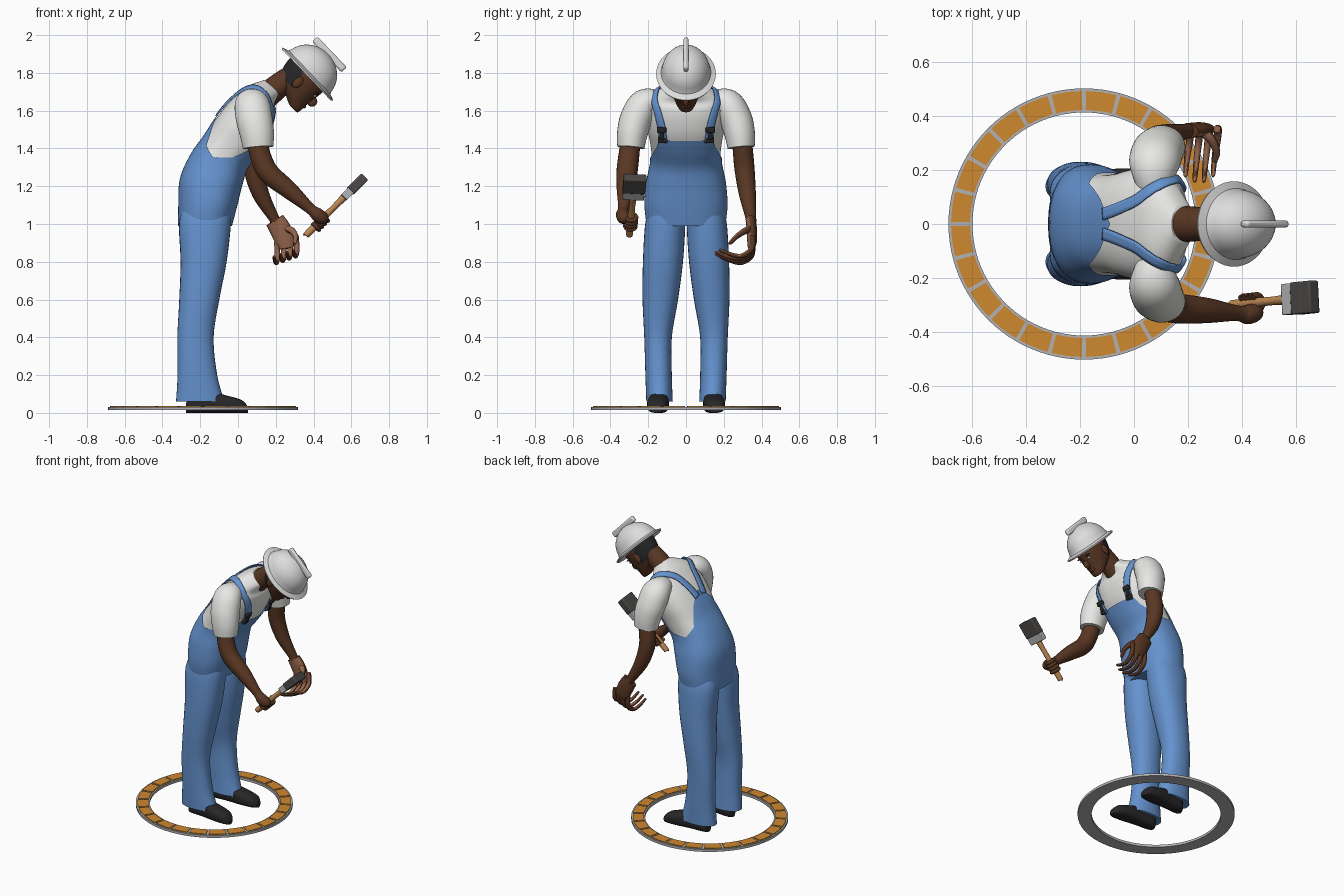
import bpy, bmesh, math
from math import sin, cos, pi
from mathutils import Vector, Matrix

cube = bpy.data.objects.get("Cube")
if cube:
    bpy.data.objects.remove(cube, do_unlink=True)

def material(name, *rgb):
    m = bpy.data.materials.new(name)
    m.use_nodes = True
    m.diffuse_color = (*rgb, 1)
    m.node_tree.nodes["Principled BSDF"].inputs["Base Color"].default_value = (*rgb, 1)
    return m

WHITE = material("white cotton", .8, .8, .78)
SHELL = material("helmet white", .72, .72, .72)
BLUE = material("denim blue", .13, .29, .62)
SKIN = material("brown skin", .1, .038, .017)
PALM = material("palm skin", .3, .13, .075)
BLACK = material("charcoal", .02, .02, .022)
ORANGE = material("orange tile", .62, .25, .03)
GREY = material("light grey", .45, .45, .46)
WOOD = material("wood", .5, .24, .085)
BRISTLE = material("bristle grey", .07, .065, .062)
X, Y, Z = Vector((1, 0, 0)), Vector((0, 1, 0)), Vector((0, 0, 1))

def make(name, verts, faces, mat, sharp=40):
    me = bpy.data.meshes.new(name)
    me.from_pydata([tuple(v) for v in verts], [], faces)
    bm = bmesh.new()
    bm.from_mesh(me)
    bmesh.ops.recalc_face_normals(bm, faces=bm.faces)
    for f in bm.faces:
        f.smooth = True
    for e in bm.edges:
        if len(e.link_faces) == 2 and e.calc_face_angle(0) > math.radians(sharp):
            e.smooth = False
    bm.to_mesh(me)
    bm.free()
    me.materials.append(mat)
    ob = bpy.data.objects.new(name, me)
    bpy.context.collection.objects.link(ob)
    return ob

def paint(ob, mat, rule):
    ob.data.materials.append(mat)
    for p in ob.data.polygons:
        if rule(p):
            p.material_index = 1

def at(rows, s):
    """Smooth interpolation through rows of numbers."""
    n = len(rows)
    i = max(0, min(int(s), n - 2))
    t = s - i
    a, b, c, d = (rows[max(0, min(n - 1, i + k))] for k in (-1, 0, 1, 2))
    return [.5 * (2*q + (r-p)*t + (2*p - 5*q + 4*r - w)*t*t + (3*q - p - 3*r + w)*t**3)
            for p, q, r, w in zip(a, b, c, d)]

def smooth(rows, steps=6):
    return [at(rows, k / steps) for k in range((len(rows) - 1) * steps + 1)]

def power(v, p):
    return math.copysign(abs(v) ** p, v)

def section(c, u, v, p=1, n=32):
    return [c + u * power(cos(2*pi*k/n), p) + v * power(sin(2*pi*k/n), p) for k in range(n)]

def loft(name, rings, mat, caps=(True, True), sharp=40):
    n = len(rings[0])
    faces = [(j*n + k, j*n + (k+1) % n, (j+1)*n + (k+1) % n, (j+1)*n + k)
             for j in range(len(rings) - 1) for k in range(n)]
    if caps[0]:
        faces.append(tuple(range(n)))
    if caps[1]:
        faces.append(tuple(range((len(rings) - 1) * n, len(rings) * n)))
    return make(name, [v for r in rings for v in r], faces, mat, sharp)

def tube(name, rows, mat, wide=1, n=20):
    """Round limb through rows of x, y, z, radius; wide stretches it along x."""
    pts = smooth(rows)
    rings = []
    for i, (x, y, z, r) in enumerate(pts):
        t = (Vector(pts[min(i+1, len(pts)-1)][:3]) - Vector(pts[max(i-1, 0)][:3])).normalized()
        u = (X - t * X.dot(t)).normalized()
        rings.append(section(Vector((x, y, z)), u * r * wide, t.cross(u) * r, n=n))
    return loft(name, rings, mat)

def solid(name, kind, loc, axes, size, mat, bevel=0):
    """Box or ball of the given full size, aligned to three axes."""
    bm = bmesh.new()
    if kind == "box":
        bmesh.ops.create_cube(bm, size=1)
    else:
        bmesh.ops.create_uvsphere(bm, u_segments=20, v_segments=12, radius=.5)
    m = Matrix(axes).transposed()
    verts = [Vector(loc) + m @ Vector(a*b for a, b in zip(v.co, size)) for v in bm.verts]
    faces = [[v.index for v in f.verts] for f in bm.faces]
    bm.free()
    ob = make(name, verts, faces, mat)
    if bevel:
        mod = ob.modifiers.new("bevel", "BEVEL")
        mod.width, mod.segments = bevel, 2
    return ob

# Tiled floor ring
def arc_slab(name, a0, a1, r0, r1, z0, z1, mat, n):
    rings = []
    for k in range(n + 1):
        a = a0 + (a1 - a0) * k / n
        d = Vector((cos(a), sin(a), 0))
        rings.append([Vector((-.185, 0, z)) + d * r for r, z in ((r0, z0), (r1, z0), (r1, z1), (r0, z1))])
    return loft(name, rings, mat)

arc_slab("ring_base", 0, 2*pi, .413, .502, .014, .031, GREY, 96)
for k in range(24):
    a = k * pi / 12
    arc_slab("ring_tile", a + .015, a + pi/12 - .015, .422, .492, .03, .036, ORANGE, 4)

# Torso surface: rows of x, z, half depth, half width, forward tilt
TORSO = [(-.175, .99, .135, .2, 0), (-.16, 1.1, .148, .212, .03), (-.143, 1.22, .158, .203, .12),
         (-.1, 1.33, .148, .182, .27), (-.035, 1.42, .148, .188, .3), (.02, 1.505, .148, .203, .3),
         (.062, 1.58, .135, .205, .32), (.1, 1.645, .11, .19, .4), (.13, 1.69, .08, .155, .62),
         (.185, 1.725, .058, .065, .7)]

def body(s, th, off=0):
    x, z, a, b, t = at(TORSO, s)
    d = Vector((cos(t), 0, -sin(t)))
    return Vector((x, 0, z)) + d * (a + off) * power(cos(th), .85) + Y * (b + off) * power(sin(th), .85)

N = 96
angles = [2*pi*k/N for k in range(N)]
shirt = loft("shirt", [[body(2 + 7*j/42, th) for th in angles] for j in range(43)], WHITE)

# Overalls: the top edge follows bib, sides and back panel
EDGE = [(0, 4.75), (.68, 4.75), (.85, 4.2), (1.3, 3.4), (1.75, 3.1), (2.3, 3.6), (2.75, 4.9), (3.15, 5.75)]

def edge(th):
    th = min(th, 2*pi - th)
    for (a, p), (b, q) in zip(EDGE, EDGE[1:]):
        if th <= b:
            return p + (q - p) * (th - a) / (b - a)

loft("overalls_body", [[body(edge(th) * j / 30, th, .008) for th in angles] for j in range(31)],
     BLUE, (True, False))

LEG = [(-.2, .14, .06, .128, .07), (-.215, .145, .2, .105, .07), (-.225, .148, .4, .096, .073),
       (-.205, .136, .6, .106, .094), (-.182, .122, .8, .122, .106), (-.175, .11, 1, .137, .106),
       (-.165, .1, 1.1, .12, .09)]
SHOE = [(-.275, .02, .025), (-.25, .046, .045), (-.15, .05, .055), (-.06, .057, .046),
        (.015, .05, .035), (.045, .03, .022), (.053, .01, .012)]
SLEEVE = [(.075, .13, 1.65, .055), (.075, .215, 1.635, .082), (.085, .262, 1.56, .086),
          (.1, .284, 1.48, .081), (.107, .292, 1.405, .072)]
STRAP = [(5.3, 3.02), (6.3, 2.92), (7.3, 2.7), (8, 2.2), (8.1, 1.6), (7.7, 1.1), (6.8, .78),
         (5.8, .6), (4.6, .53)]

for side, label in ((1, "left"), (-1, "right")):
    loft(label + "_trouser_leg", [section(Vector((x, side*y, z)), X*a, Y*b, .9)
                                  for x, y, z, a, b in smooth(LEG)], BLUE)
    loft(label + "_shoe", [section(Vector((x, side*(.14 + .06*(x + .2)), h)), Y*w, Z*h, .7)
                           for x, w, h in smooth(SHOE, 4)], BLACK)
    tube(label + "_sleeve", [(x, side*y, z, r) for x, y, z, r in SLEEVE], WHITE, 1.12, 32)
    # Strap laid over the shoulder
    path = smooth(STRAP)
    pts = [body(s, side*th, .01) for s, th in path]
    verts = []
    for i, p in enumerate(pts):
        t = pts[min(i+1, len(pts)-1)] - pts[max(i-1, 0)]
        out = p - Vector((at(TORSO, path[i][0])[0], 0, at(TORSO, path[i][0])[1] - .04))
        across = t.cross(out).normalized()
        verts += [p + across * w for w in (-.023, -.008, .008, .023)]
    strap = make(label + "_strap", verts, [(4*i + k, 4*i + k + 1, 4*i + k + 5, 4*i + k + 4)
                 for i in range(len(pts) - 1) for k in range(3)], BLUE)
    wrap = strap.modifiers.new("wrap", "SHRINKWRAP")
    wrap.target, wrap.wrap_mode, wrap.offset = shirt, "ABOVE_SURFACE", .011
    thick = strap.modifiers.new("thick", "SOLIDIFY")
    thick.thickness, thick.offset = .008, 0
    # Buckle
    down = Vector((-.25, 0, -.97))
    nrm = Y.cross(down)
    for s, w, h in ((5.45, .05, .03), (5.1, .022, .05), (4.78, .046, .03)):
        solid(label + "_buckle", "box", body(s, side*.56, .016), (nrm, Y, down), (.022, w, h), BLACK, .006)

# Right arm with closed hand
tube("right_arm", [(.102, -.292, 1.47, .05), (.108, -.298, 1.4, .054), (.155, -.312, 1.28, .056),
                   (.27, -.32, 1.18, .047), (.38, -.33, 1.083, .029), (.42, -.335, 1.05, .036),
                   (.452, -.325, 1.025, .032), (.462, -.315, 1.01, .01)], SKIN)

# Brush
u = Vector((.7, .07, .7)).normalized()
v = (Y - u * Y.dot(u)).normalized()
w = u.cross(v)
grip = Vector((.36, -.3, .94))
tube("brush_handle", [(*(grip + u*d), r) for d, r in ((0, .012), (.01, .018), (.12, .018), (.22, .016), (.3, .021))], WOOD)
solid("brush_ferrule", "box", grip + u*.31, (u, v, w), (.055, .115, .042), GREY, .004)
solid("brush_bristles", "box", grip + u*.385, (u, v, w), (.105, .12, .05), BRISTLE, .006)
for k in range(4):
    c = grip + u * (.07 + .022*k)
    loops = [c + v * cos(a) * .027 + w * sin(a) * .027 for a in (i * pi / 4 for i in range(-5, 2))]
    ob = tube("right_finger", [(*p, .012) for p in loops], SKIN, n=10)

# Left arm with open, curled hand
def inner(p):
    return p.normal.dot(Vector((0, -.75, .66))) > .35

tube("left_arm", [(.105, .292, 1.47, .05), (.095, .3, 1.4, .053), (.085, .31, 1.29, .053),
                  (.12, .325, 1.16, .045), (.185, .342, 1.04, .029), (.2, .345, 1.015, .029)], SKIN)
palm = tube("left_palm", [(.195, .344, 1.02, .026), (.225, .348, .97, .028), (.25, .35, .91, .026),
                          (.257, .345, .87, .018)], SKIN, 2)
paint(palm, PALM, lambda p: p.normal.y < -.5)
for k in range(4):
    x, z = .205 + .034*k, .875 + .012*k
    reach = (.02, 0, 0, .02)[k]
    f = tube("left_finger", [(x, .352, z + .03, .014), (x + .004, .348, z - .04, .015),
                             (x, .3, z - .078, .013), (x - .008, .23 + reach, z - .075, .011),
                             (x - .014, .165 + reach, z - .05, .008), (x - .014, .155 + reach, z - .045, .002)], SKIN, n=10)
    paint(f, PALM, inner)
thumb = tube("left_thumb", [(.25, .345, .975, .02), (.285, .315, .965, .018), (.305, .27, .935, .014),
                            (.3, .235, .9, .01), (.298, .23, .895, .002)], SKIN, n=10)
paint(thumb, PALM, inner)

# Head, bowed forward: up and face directions
up, face = Vector((.72, 0, .69)).normalized(), Vector((.69, 0, -.72)).normalized()
head = Vector((.35, 0, 1.765))
tube("neck", [(.14, 0, 1.67, .07), (.2, 0, 1.72, .066), (.26, 0, 1.765, .062), (.32, 0, 1.79, .06)], SKIN)

def head_loft(name, rows, mat, origin, sharp=40):
    return loft(name, [section(origin + up*h + face*o, face*d, Y*b, n=48) for h, o, d, b in rows], mat, sharp=sharp)

skull = head_loft("head", smooth([(-.15, .07, .02, .022), (-.14, .062, .042, .042), (-.085, .008, .098, .073),
                                  (-.03, -.006, .118, .087), (.04, -.008, .125, .093), (.1, -.005, .11, .085)]), SKIN, head)

def is_hair(p):
    q = p.center - head
    return q.dot(up) > -.08 and q.dot(face) < -.03 - .2 * q.dot(up)

paint(skull, BLACK, is_hair)
solid("nose", "ball", head + face*.115 - up*.05, (face, Y, up), (.05, .034, .055), SKIN)
solid("lips", "ball", head + face*.098 - up*.098, (face, Y, up), (.03, .05, .026), SKIN)
for side in (1, -1):
    solid("ear", "ball", head + Y*side*.09 - up*.035 - face*.012, (face, Y, up), (.045, .022, .07), SKIN)
    solid("eye", "ball", head + Y*side*.036 - up*.02 + face*.101, (face, Y, up), (.016, .026, .013), WHITE)
    solid("eyebrow", "ball", head + Y*side*.038 + face*.104, (face, Y, up), (.018, .042, .01), BLACK)

# Helmet with brim and crest
hat = Vector((.37, 0, 1.795))
dome = [(-.008, 0, .15, .125), (-.01, 0, .188, .154), (0, 0, .193, .158), (.012, 0, .16, .132)]
dome += [(.012 + .138*sin(a), 0, .154*cos(a), .128*cos(a)) for a in (k * pi / 25 for k in range(1, 13))]
head_loft("helmet", dome, SHELL, hat)
solid("helmet_crest", "box", hat + up*.153 + face*.005, (face, Y, up), (.225, .026, .04), SHELL, .01)
